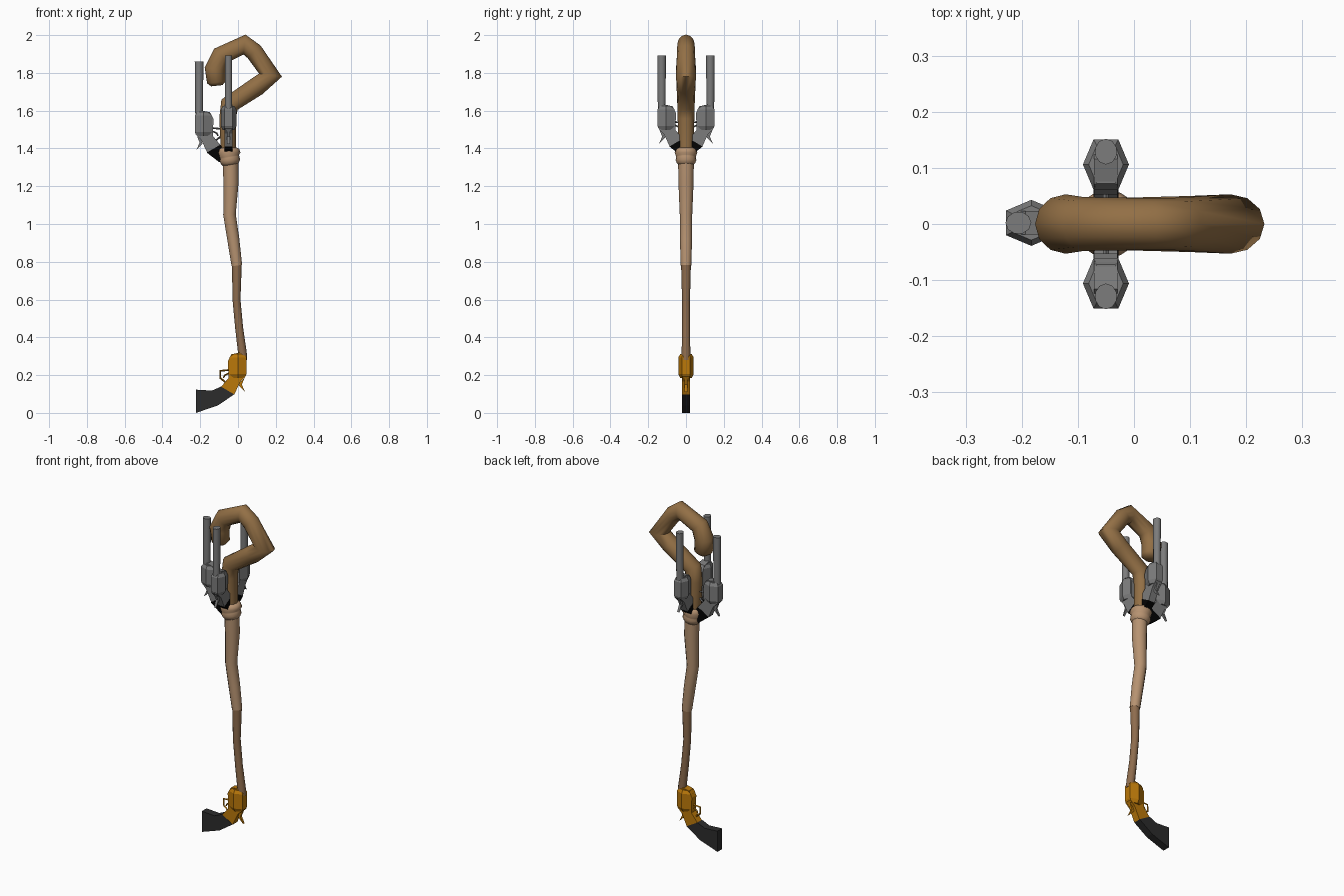
import bpy, bmesh, math
from mathutils import Vector, Matrix

cube = bpy.data.objects.get("Cube")
if cube:
    bpy.data.objects.remove(cube, do_unlink=True)


def material(name, r, g, b):
    m = bpy.data.materials.new(name)
    m.use_nodes = True
    m.diffuse_color = (r, g, b, 1)
    m.node_tree.nodes["Principled BSDF"].inputs["Base Color"].default_value = (r, g, b, 1)
    return m


BROWN = material("brown wood", .29, .16, .06)
TAN = material("tan wood", .47, .29, .165)
DULL = material("dull wood", .27, .15, .075)
GOLD = material("gold", .50, .19, .003)
STEEL = material("steel grey", .20, .20, .20)
CHARCOAL = material("charcoal", .025, .025, .025)
BLACK = material("black", .001, .001, .001)


def finish(name, bm, mat, matrix=Matrix(), smooth=None):
    bmesh.ops.recalc_face_normals(bm, faces=bm.faces)
    mesh = bpy.data.meshes.new(name)
    bm.to_mesh(mesh)
    bm.free()
    mesh.materials.append(mat)
    obj = bpy.data.objects.new(name, mesh)
    bpy.context.collection.objects.link(obj)
    obj.matrix_world = matrix
    if smooth:
        bpy.ops.object.select_all(action='DESELECT')
        obj.select_set(True)
        bpy.context.view_layer.objects.active = obj
        bpy.ops.object.shade_smooth_by_angle(angle=math.radians(smooth))
    return obj


def loft(bm, rings):
    """Skin a list of equal rings of points and cap both ends."""
    rows = [[bm.verts.new(p) for p in ring] for ring in rings]
    for a, b in zip(rows, rows[1:]):
        for i in range(len(a)):
            j = (i + 1) % len(a)
            bm.faces.new((a[i], a[j], b[j], b[i]))
    bm.faces.new(rows[0])
    bm.faces.new(rows[-1])


def tube(bm, path, sides=12):
    """Sweep a circle along (x, z, radius) points, mitred at the bends."""
    pts = [Vector((x, 0, z)) for x, z, _ in path]
    rings = []
    for i, p in enumerate(pts):
        before = (p - pts[i - 1]).normalized() if i else None
        after = (pts[i + 1] - p).normalized() if i < len(pts) - 1 else None
        t = ((before or after) + (after or before)).normalized()
        miter = min(1 / max(t.dot(after or before), .5), 1.15)
        n = Vector((t.z, 0, -t.x)) * miter
        r = path[i][2]
        angles = [math.tau * k / sides for k in range(sides)]
        rings.append([p + n * r * math.cos(a) + Vector((0, r * math.sin(a), 0)) for a in angles])
    loft(bm, rings)


def plate(bm, outline, half):
    """Extrude an outline in the xz plane to both sides."""
    loft(bm, [[(u, s, v) for u, v in outline] for s in (-half, half)])


# Staff: crooked handle, tan upper shaft, dull lower shaft
hook = [(-.112, 1.732, .030), (-.114, 1.75, .050), (-.122, 1.82, .053), (-.09, 1.892, .048),
        (.034, 1.95, .046), (.085, 1.912, .047), (.172, 1.788, .053), (.10, 1.728, .050),
        (-.045, 1.632, .046), (-.055, 1.56, .044), (-.05, 1.37, .040)]
upper = [(-.04, 1.36, .042), (-.037, 1.22, .040), (-.045, 1.05, .033),
         (-.025, .92, .032), (-.006, .78, .028)]
lower = [(-.006, .79, .026), (-.008, .60, .021), (.006, .45, .021),
         (.023, .32, .023), (.025, .28, .024)]
for name, path, mat in (("crook_handle", hook, BROWN), ("upper_shaft", upper, TAN),
                        ("lower_shaft", lower, DULL)):
    bm = bmesh.new()
    tube(bm, path)
    finish(name, bm, mat, smooth=60)

# Collar: two rounded rings
bm = bmesh.new()
tube(bm, [(-.047, 1.405, .040), (-.047, 1.398, .053), (-.047, 1.378, .060), (-.047, 1.358, .052),
          (-.045, 1.352, .052), (-.044, 1.338, .055), (-.043, 1.322, .048), (-.042, 1.312, .040)], 16)
finish("collar", bm, TAN, smooth=60)

# Pistol outlines: x points to the grip side, z along the barrel
FRAME = [(.035, .065), (-.01, .075), (-.042, .04), (-.042, -.05), (-.012, -.08),
         (.02, -.148), (.09, -.108), (.05, -.06), (.053, .03)]
LONG_GRIP = [(.09, -.106), (.02, -.147), (.106, -.205), (.222, -.245), (.222, -.122), (.138, -.127)]
SHORT_GRIP = [(.088, -.107), (.018, -.148), (.085, -.20), (.13, -.155)]
GUARD = [(.045, -.018), (.094, -.022), (.094, -.06), (.06, -.088)]
TRIGGER = [(.048, -.035), (.07, -.045), (.078, -.06)]


def pistol(name, location, angle, body, grip_mat, grip, barrel):
    m = Matrix.Translation(location) @ Matrix.Rotation(angle, 4, 'Z')

    # Flat frame with a hammer spur
    bm = bmesh.new()
    plate(bm, FRAME, .021)
    plate(bm, [(-.035, -.06), (-.012, -.08), (-.005, -.10), (-.038, -.135), (-.02, -.095)], .007)
    finish(name + "_frame", bm, body, m)

    # Six-sided cylinder with tapered ends
    bm = bmesh.new()
    hexagon = [(.045, .022), (0, .041), (-.045, .022), (-.045, -.022), (0, -.041), (.045, -.022)]
    loft(bm, [[(u * s, t * s, v) for u, t in hexagon]
              for v, s in ((-.06, .75), (-.04, 1), (.048, 1), (.066, .75))])
    finish(name + "_cylinder", bm, body, m)

    # Trigger guard and trigger
    bm = bmesh.new()
    tube(bm, [(u, v, .005) for u, v in GUARD], 4)
    tube(bm, [(u, v, .004) for u, v in TRIGGER], 4)
    finish(name + "_trigger_guard", bm, body, m)

    # Grip
    bm = bmesh.new()
    plate(bm, grip, .022)
    finish(name + "_grip", bm, grip_mat, m)

    # Barrel with a hollow muzzle
    if barrel:
        bm = bmesh.new()
        tube(bm, [(-.023, v, r) for v, r in ((.03, .02), (.335, .02), (.335, .011), (.31, .011))], 10)
        finish(name + "_barrel", bm, body, m, smooth=40)


# Three steel pistols around the collar and a gold one as the foot
pistol("right_pistol", (-.183, .002, 1.526), 0, STEEL, BLACK, SHORT_GRIP, True)
pistol("front_pistol", (-.05, -.106, 1.558), math.pi / 2, STEEL, BLACK, SHORT_GRIP, True)
pistol("back_pistol", (-.05, .106, 1.558), -math.pi / 2, STEEL, BLACK, SHORT_GRIP, True)
pistol("foot_pistol", (0, 0, .245), math.pi, GOLD, CHARCOAL, LONG_GRIP, False)
